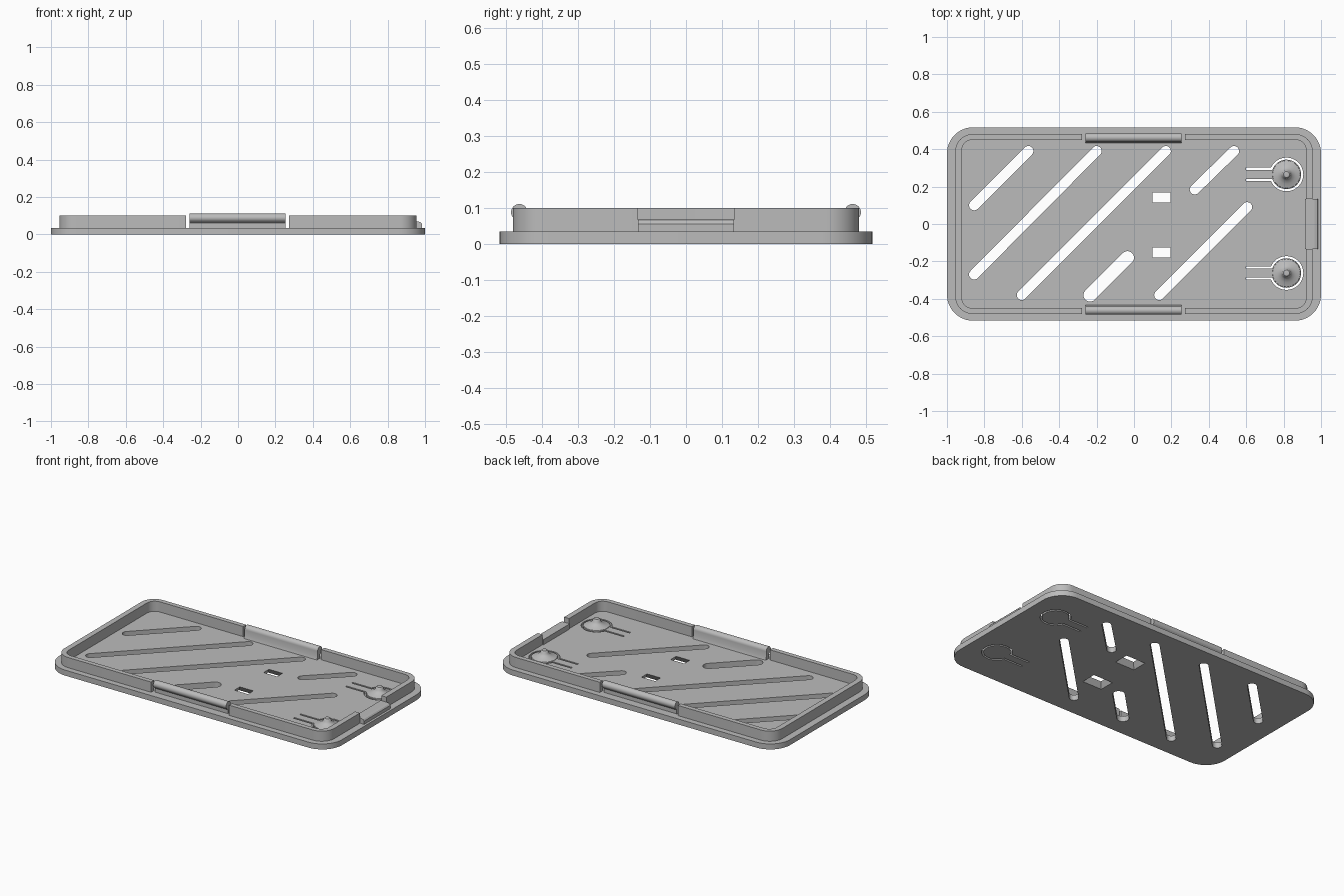
import bpy, bmesh
from math import sin, cos, pi, asin, atan2, radians

cube = bpy.data.objects.get("Cube")
if cube:
    bpy.data.objects.remove(cube, do_unlink=True)

grey = bpy.data.materials.new("plastic grey")
grey.use_nodes = True
COLOR = (0.5, 0.5, 0.5, 1)
grey.diffuse_color = COLOR
grey.node_tree.nodes["Principled BSDF"].inputs["Base Color"].default_value = COLOR

FLOOR, RIM = 0.035, 0.1


def finish(name, bm):
    bmesh.ops.recalc_face_normals(bm, faces=bm.faces)
    mesh = bpy.data.meshes.new(name)
    bm.to_mesh(mesh)
    bm.free()
    mesh.materials.append(grey)
    obj = bpy.data.objects.new(name, mesh)
    bpy.context.collection.objects.link(obj)
    return obj


def select(obj):
    bpy.ops.object.select_all(action='DESELECT')
    obj.select_set(True)
    bpy.context.view_layer.objects.active = obj


def smooth(obj):
    select(obj)
    bpy.ops.object.shade_smooth_by_angle(angle=radians(35))


def arc(cx, cy, r, a, b, n=12):
    return [(cx + r * cos(a + (b - a) * i / n), cy + r * sin(a + (b - a) * i / n))
            for i in range(n + 1)]


def rounded(w, d, r):
    """Rounded rectangle outline with half sizes w and d."""
    corners = [(1, 1), (-1, 1), (-1, -1), (1, -1)]
    return [p for i, (sx, sy) in enumerate(corners)
            for p in arc(sx * (w - r), sy * (d - r), r, i * pi / 2, (i + 1) * pi / 2)]


def rect(x0, x1, y0, y1):
    return [(x0, y0), (x1, y0), (x1, y1), (x0, y1)]


def capsule(x0, y0, x1, y1, r):
    a = atan2(y1 - y0, x1 - x0)
    return arc(x1, y1, r, a - pi / 2, a + pi / 2) + arc(x0, y0, r, a + pi / 2, a + 1.5 * pi)


def keyhole(cx, cy):
    """Thin slit around a springy round tab and its stem."""
    x = cx - 0.215
    a, b = pi - asin(0.036 / 0.09), pi - asin(0.025 / 0.079)
    return ([(x, cy + 0.036)] + arc(cx, cy, 0.09, a, -a, 40) + [(x, cy - 0.036), (x, cy - 0.025)]
            + arc(cx, cy, 0.079, -b, b, 40) + [(x, cy + 0.025)])


def prism(bm, pts, z0, z1, top=None):
    low = [bm.verts.new((x, y, z0)) for x, y in pts]
    high = [bm.verts.new((x, y, z1)) for x, y in (top or pts)]
    bm.faces.new(low[::-1])
    bm.faces.new(high)
    for i in range(len(low)):
        j = (i + 1) % len(low)
        bm.faces.new((low[i], low[j], high[j], high[i]))


def cut(obj, shapes):
    """Remove the given prisms (outline, z0, z1, optional top outline)."""
    bm = bmesh.new()
    for s in shapes:
        prism(bm, *s)
    cutter = finish("cutter", bm)
    cutter.hide_render = True
    select(obj)
    mod = obj.modifiers.new("cut", 'BOOLEAN')
    mod.operation, mod.solver, mod.object = 'DIFFERENCE', 'EXACT', cutter
    bpy.ops.object.modifier_apply(modifier=mod.name)
    bpy.data.objects.remove(cutter, do_unlink=True)


def along_x(name, profile, x0, x1):
    """Extrude a (y, z) profile along x."""
    bm = bmesh.new()
    prism(bm, profile, x0, x1)
    for v in bm.verts:
        v.co = (v.co.z, v.co.x, v.co.y)
    return finish(name, bm)


# Base plate with diagonal slots, flared holes and tab slits
bm = bmesh.new()
prism(bm, rounded(1, 0.517, 0.14), 0, FLOOR)
base = finish("base_plate", bm)
slots = [(-0.855, 0.10, -0.565, 0.39, 0.027), (-0.855, -0.27, -0.2, 0.39, 0.027),
         (-0.6, -0.38, 0.17, 0.39, 0.027), (0.325, 0.185, 0.535, 0.39, 0.027),
         (-0.235, -0.38, -0.035, -0.18, 0.035), (0.135, -0.38, 0.605, 0.09, 0.027)]
holes = [(capsule(*s), -0.1, 0.1) for s in slots]
TABS = [(0.815, 0.265), (0.815, -0.262)]
holes += [(keyhole(*t), -0.1, 0.1) for t in TABS]
cut(base, holes)
flares = []
for y in (0.142, -0.152):
    flares.append((rect(0.075, 0.22, y - 0.053, y + 0.053), -0.005, FLOOR + 0.005,
                   rect(0.103, 0.193, y - 0.024, y + 0.024)))
cut(base, flares)
smooth(base)

# Upright rim, opened at the side clips and at the end latch
bm = bmesh.new()
prism(bm, rounded(0.955, 0.48, 0.09), FLOOR - 0.005, RIM)
rim = finish("rim_wall", bm)
cut(rim, [(rounded(0.92, 0.45, 0.055), -0.1, 0.2)])
cut(rim, [(rect(-0.278, 0.273, 0.3, 0.6), -0.1, 0.2),
          (rect(-0.278, 0.273, -0.6, -0.3), -0.1, 0.2),
          (rect(0.8, 1.1, -0.133, 0.133), -0.1, 0.2)])
smooth(rim)

# Side clips: a thin upright wall with a rounded bead on top
for name, side in (("back_clip", 1), ("front_clip", -1)):
    profile = ([(0.43, FLOOR - 0.005), (0.465, FLOOR - 0.005), (0.465, 0.06)]
               + arc(0.462, 0.088, 0.023, -pi / 3, pi, 16) + [(0.439, 0.055)])
    smooth(along_x(name, [(side * y, z) for y, z in profile], -0.26, 0.255))

# End latch: low tongue reaching out through the rim opening
bm = bmesh.new()
prism(bm, [(0.915, FLOOR - 0.005), (0.985, FLOOR - 0.005), (0.985, 0.056),
           (0.978, 0.064), (0.965, 0.068), (0.915, 0.068)], -0.133, 0.133)
for v in bm.verts:
    v.co = (v.co.x, v.co.z, v.co.y)
finish("end_latch", bm)

# Domed buttons with a small nub, standing on the springy tabs
DOME = [(0.076, FLOOR - 0.003), (0.074, FLOOR + 0.002), (0.05, 0.044), (0.034, 0.054), (0.024, 0.064),
        (0.022, 0.075), (0.016, 0.081), (0, 0.083)]
for name, (cx, cy) in zip(("back_button", "front_button"), TABS):
    bm = bmesh.new()
    verts = [bm.verts.new((r, 0, z)) for r, z in DOME]
    edges = [bm.edges.new(pair) for pair in zip(verts, verts[1:])]
    bmesh.ops.spin(bm, geom=verts + edges, cent=(0, 0, 0), axis=(0, 0, 1), angle=2 * pi, steps=32)
    bmesh.ops.remove_doubles(bm, verts=bm.verts, dist=0.0001)
    bmesh.ops.holes_fill(bm, edges=[e for e in bm.edges if e.is_boundary], sides=0)
    bmesh.ops.translate(bm, verts=bm.verts, vec=(cx, cy, 0))
    smooth(finish(name, bm))
